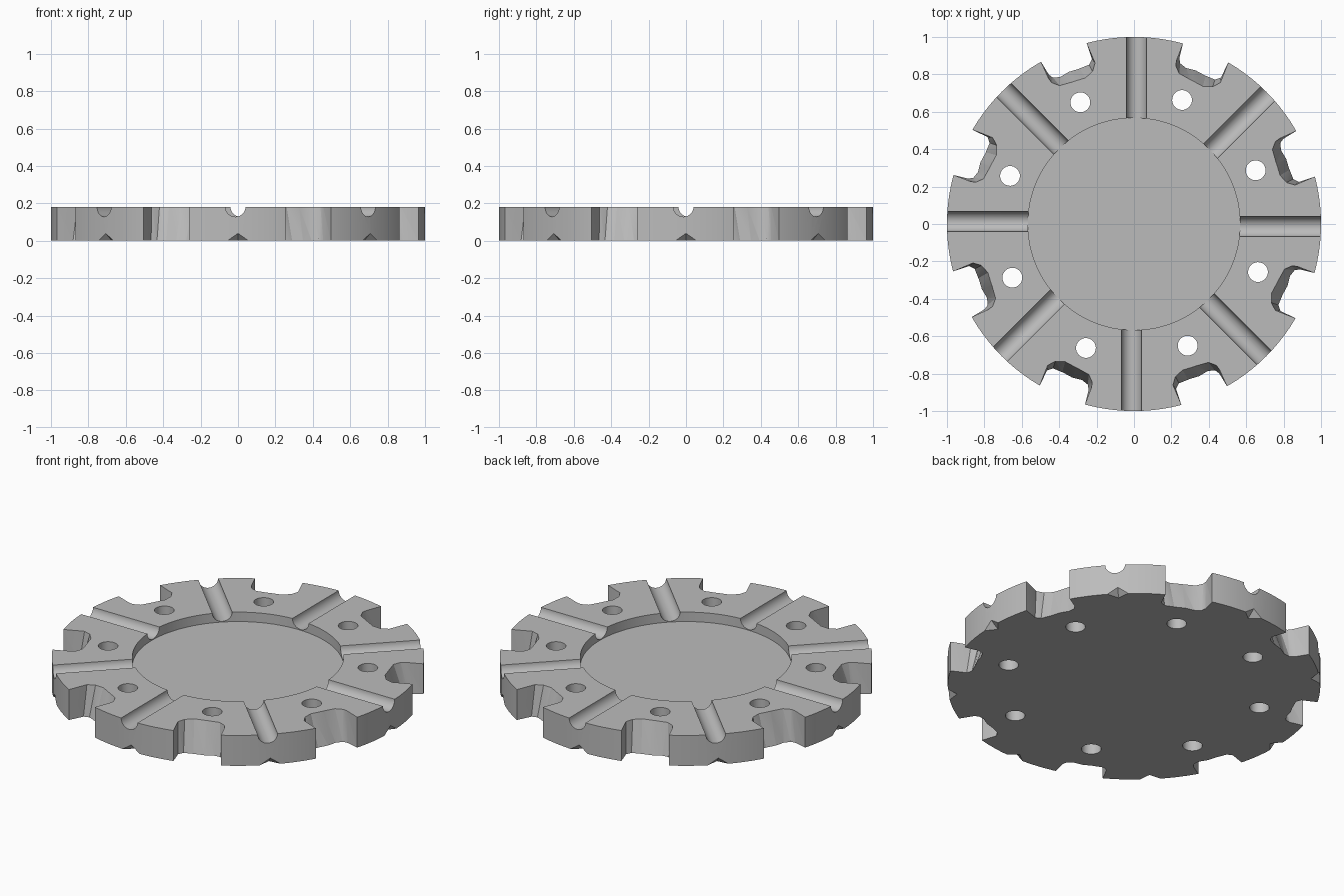
import bpy, bmesh, math
from mathutils import Matrix, Vector

if "Cube" in bpy.data.objects:
    bpy.data.objects.remove(bpy.data.objects["Cube"])

H = 0.18          # disc thickness
STEP = math.radians(45)


def polar(deg, r, z):
    a = math.radians(deg)
    return Vector((r * math.cos(a), r * math.sin(a), z))


def new_object(name, bm):
    bmesh.ops.recalc_face_normals(bm, faces=bm.faces)
    mesh = bpy.data.meshes.new(name)
    bm.to_mesh(mesh)
    bm.free()
    ob = bpy.data.objects.new(name, mesh)
    bpy.context.collection.objects.link(ob)
    return ob


def cylinder(bm, r, z0, z1, segs, x=0, y=0):
    m = Matrix.Translation((x, y, (z0 + z1) / 2))
    bmesh.ops.create_cone(bm, cap_ends=True, segments=segs, radius1=r, radius2=r,
                          depth=z1 - z0, matrix=m)


def loft(bm, low, high):
    a = [bm.verts.new(p) for p in low]
    b = [bm.verts.new(p) for p in high]
    n = len(a)
    bm.faces.new(a[::-1])
    bm.faces.new(b)
    for i in range(n):
        j = (i + 1) % n
        # triangulated walls give the faceted, twisted notch sides
        bm.faces.new((a[i], a[j], b[j]))
        bm.faces.new((a[i], b[j], b[i]))


def ring(name, build):
    bm = bmesh.new()
    for k in range(8):
        part = bmesh.new()
        build(part)
        part.transform(Matrix.Rotation(k * STEP, 4, 'Z'))
        tmp = bpy.data.meshes.new("tmp")
        part.to_mesh(tmp)
        part.free()
        bm.from_mesh(tmp)
        bpy.data.meshes.remove(tmp)
    return new_object(name, bm)


def groove(bm):
    # round-bottomed radial channel, slightly off the radius
    m = (Matrix.Translation((0.81, -0.014, H + 0.002))
         @ Matrix.Rotation(math.pi / 2, 4, 'Y'))
    bmesh.ops.create_cone(bm, cap_ends=True, segments=32, radius1=0.054, radius2=0.054,
                          depth=0.58, matrix=m)


def hole(bm):
    p = polar(23.8, 0.711, 0)
    cylinder(bm, 0.053, -0.1, 0.3, 32, p.x, p.y)


def notch(bm):
    c = 22.2
    top = [(-7.2, 1.1), (-7.5, 1.0), (-8.6, 0.885), (-7.0, 0.845), (-3.8, 0.823),
           (1.0, 0.828), (6.0, 0.84), (8.0, 0.875), (8.2, 0.90), (7.6, 1.0), (7.2, 1.1)]
    low = [(-7.2, 1.1), (-7.5, 1.0), (-7.9, 0.91), (-6.5, 0.885), (-3.0, 0.88),
           (1.0, 0.885), (4.5, 0.88), (6.8, 0.895), (7.5, 0.92), (7.6, 1.0), (7.2, 1.1)]
    # extend the loft evenly past both faces of the disc
    bot, cap = [], []
    for (da, ra), (db, rb) in zip(low, top):
        p, q = polar(c + da, ra, 0), polar(c + db, rb, H)
        d = (q - p) * 0.05
        bot.append(p - d)
        cap.append(q + d)
    loft(bm, bot[::-1], cap[::-1])


def chip(bm):
    # small pointed nick in the lower rim under each channel
    pts = [(1.03, -0.125, -0.02), (1.03, 0.125, -0.02), (0.93, 0, -0.02), (1.03, 0, 0.065)]
    v = [bm.verts.new(p) for p in pts]
    for f in ((0, 1, 2), (0, 1, 3), (1, 2, 3), (0, 2, 3)):
        bm.faces.new([v[i] for i in f])


# main disc
bm = bmesh.new()
cylinder(bm, 1.0, 0, H, 128)
disc = new_object("notched_disc", bm)

# cutters: central recess, channels, bolt holes, rim notches, rim nicks
bm = bmesh.new()
cylinder(bm, 0.567, 0.124, 0.4, 96)
cutters = [new_object("recess_cutter", bm), ring("channel_cutter", groove),
           ring("bolt_hole_cutter", hole), ring("notch_cutter", notch),
           ring("nick_cutter", chip)]
for cut in cutters:
    cut.hide_render = True
    mod = disc.modifiers.new(cut.name, 'BOOLEAN')
    mod.operation = 'DIFFERENCE'
    mod.solver = 'EXACT'
    mod.object = cut

# bake the cuts and remove the cutters
deps = bpy.context.evaluated_depsgraph_get()
baked = bpy.data.meshes.new_from_object(disc.evaluated_get(deps))
disc.modifiers.clear()
disc.data = baked
for cut in cutters:
    bpy.data.objects.remove(cut)

# plain grey finish
grey = bpy.data.materials.new("grey")
grey.diffuse_color = (0.5, 0.5, 0.5, 1)
grey.use_nodes = True
grey.node_tree.nodes["Principled BSDF"].inputs["Base Color"].default_value = grey.diffuse_color
disc.data.materials.clear()
disc.data.materials.append(grey)

bpy.context.view_layer.objects.active = disc
disc.select_set(True)
bpy.ops.object.shade_smooth_by_angle(angle=math.radians(25))
